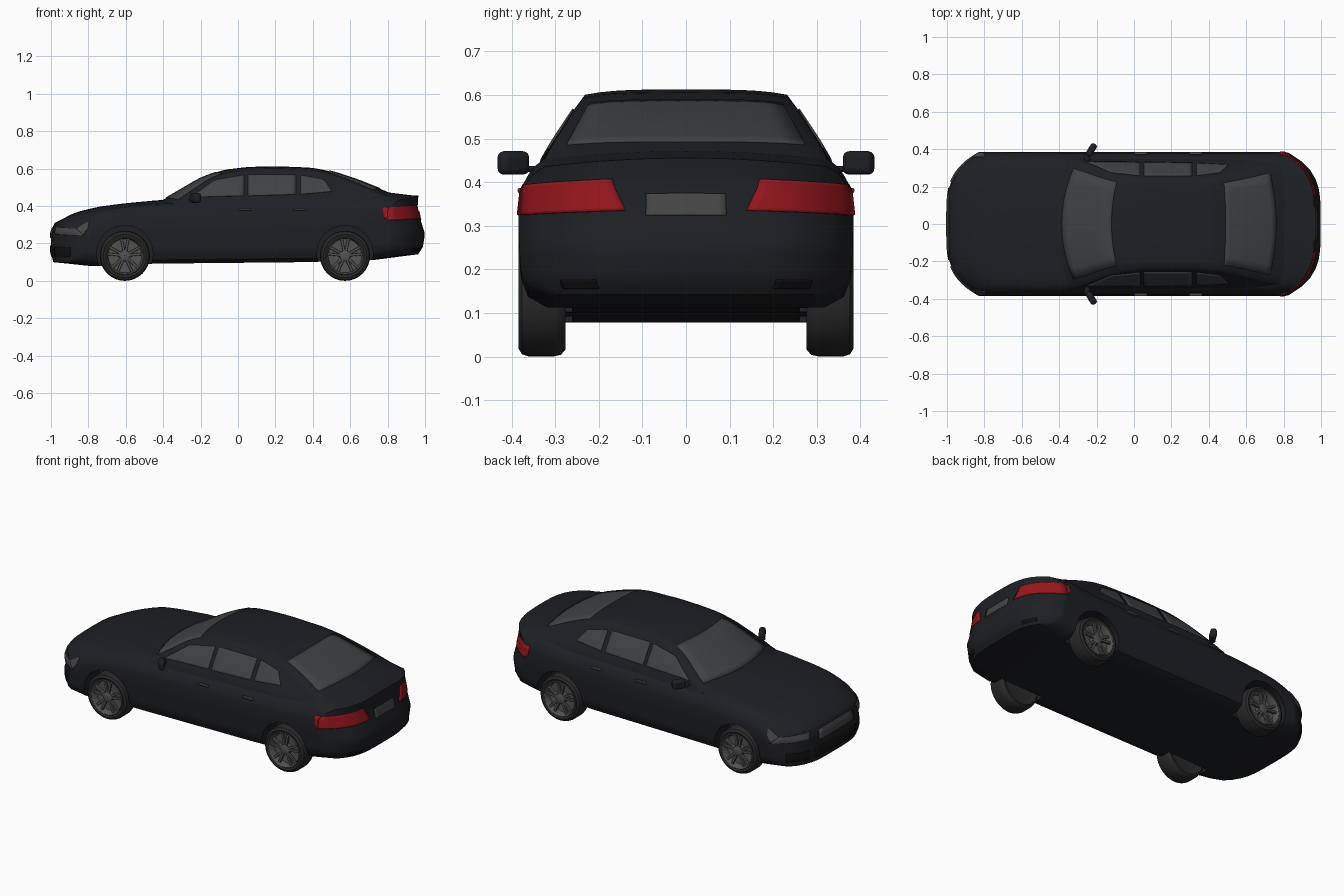
import bpy, bmesh, math
from mathutils import Vector

if "Cube" in bpy.data.objects:
    bpy.data.objects.remove(bpy.data.objects["Cube"])


def material(name, r, g, b):
    m = bpy.data.materials.new(name)
    m.diffuse_color = (r, g, b, 1)
    m.use_nodes = True
    m.node_tree.nodes["Principled BSDF"].inputs["Base Color"].default_value = m.diffuse_color
    return m


PAINT = material("paint", .013, .014, .017)
GLASS = material("glass", .05, .055, .058)
RED = material("red_lens", .30, .008, .012)
GREY = material("dull_grey", .06, .06, .06)
RIM = material("rim_metal", .085, .085, .083)
RUBBER = material("rubber", .022, .022, .022)
BLACK = material("black_trim", .006, .006, .007)


def lin(x, pts):
    if x <= pts[0][0]:
        return pts[0][1]
    for (a, p), (b, q) in zip(pts, pts[1:]):
        if x <= b:
            return p + (q - p) * (x - a) / (b - a)
    return pts[-1][1]


def soft(x, pts, d=.04):
    return sum(lin(x + k * d, pts) for k in (-1, -.5, 0, .5, 1)) / 5


# Profiles: hood/belt/trunk line, underside, side section, end faces, roof
TOP = [(-1, .305), (-.95, .345), (-.88, .37), (-.75, .397), (-.6, .415), (-.42, .432),
       (0, .442), (.5, .452), (.8, .475), (.96, .457), (1, .455)]
BOTTOM = [(-1, .1), (-.78, .078), (-.45, .092), (.35, .1), (.72, .11), (1, .142)]
SIDE = [(0, .32), (.06, .362), (.2, .38), (.6, .385), (.8, .378), (.93, .355), (1, .325)]
REAR = [(.13, .045), (.18, .012), (.25, 0), (.33, .025), (.4, .04), (.46, .035)]
FRONT = [(.09, .015), (.15, 0), (.26, 0), (.3, .015), (.34, .04)]
ROOF = [(-.44, .412), (-.36, .456), (-.2, .55), (-.08, .593), (.05, .609), (.2, .613),
        (.4, .605), (.52, .58), (.65, .536), (.8, .476), (.88, .44)]
TUMBLE = [(.39, .352), (.44, .338), (.5, .305), (.58, .255), (.61, .232)]


def body(s, v, w):
    zb, zt = lin(s, BOTTOM), soft(s, TOP, .025)
    y = v * lin(w, SIDE)
    z = zb + (zt - zb) * w - .02 * v * v * w
    t = max(0, (abs(s) - .6) / .4) ** 1.5
    pull = t * (.17 * (abs(y) / .38) ** 4 + lin(z, REAR if s > 0 else FRONT))
    return Vector((s - math.copysign(pull, s), y, z))


def cabin(x, v, w):
    z = .4 + (soft(x, ROOF, .03) - .4) * w
    y = v * lin(z, TUMBLE)
    front, back = max(0, (.1 - x) / .54), max(0, (x - .4) / .48)
    return Vector((x + v * v * (.09 * front - .06 * back), y, z - .012 * v ** 4 * w))


def finish(bm, name, mat):
    bmesh.ops.recalc_face_normals(bm, faces=bm.faces)
    me = bpy.data.meshes.new(name)
    bm.to_mesh(me)
    bm.free()
    me.materials.append(mat)
    ob = bpy.data.objects.new(name, me)
    bpy.context.collection.objects.link(ob)
    return ob


def smooth(ob, angle=40):
    bpy.ops.object.select_all(action='DESELECT')
    ob.select_set(True)
    bpy.context.view_layer.objects.active = ob
    bpy.ops.object.shade_smooth_by_angle(angle=math.radians(angle))
    return ob


def shell(name, f, x0, x1, n, mat):
    """Closed box grid bent into shape by f(s, v, w)."""
    bm, seen = bmesh.new(), {}

    def vert(k):
        if k not in seen:
            seen[k] = bm.verts.new(f(x0 + (x1 - x0) * k[0] / n[0], 2 * k[1] / n[1] - 1, k[2] / n[2]))
        return seen[k]
    for ax in range(3):
        b, c = [a for a in range(3) if a != ax]
        for end in (0, n[ax]):
            for i in range(n[b]):
                for j in range(n[c]):
                    quad = []
                    for di, dj in ((0, 0), (1, 0), (1, 1), (0, 1)):
                        k = [end] * 3
                        k[b], k[c] = i + di, j + dj
                        quad.append(vert(tuple(k)))
                    bm.faces.new(quad)
    return finish(bm, name, mat)


def panel(name, g, corners, mat, n=10, thick=.008):
    """Thin patch lying on surface g, between four corners in its coordinates."""
    bm = bmesh.new()
    a, b, c, d = (Vector(p) for p in corners)
    grid = [[bm.verts.new(g(*(a.lerp(b, i / n).lerp(d.lerp(c, i / n), j / n))))
             for j in range(n + 1)] for i in range(n + 1)]
    for i in range(n):
        for j in range(n):
            bm.faces.new((grid[i][j], grid[i + 1][j], grid[i + 1][j + 1], grid[i][j + 1]))
    ob = finish(bm, name, mat)
    m = ob.modifiers.new("thickness", 'SOLIDIFY')
    m.thickness, m.offset = thick, 0
    return smooth(ob)


def rect(a0, a1, b0, b1):
    return (a0, b0), (a1, b0), (a1, b1), (a0, b1)


def box(name, loc, size, mat, rot=(0, 0, 0), bevel=.006):
    bpy.ops.mesh.primitive_cube_add(size=1, location=loc, rotation=rot)
    ob = bpy.context.object
    ob.name, ob.scale = name, size
    bpy.ops.object.transform_apply(location=False, rotation=False, scale=True)
    ob.data.materials.append(mat)
    m = ob.modifiers.new("round", 'BEVEL')
    m.width, m.segments = bevel, 3
    return smooth(ob)


def lathe(name, profile, centre, side, mat, steps=32):
    """Spin (radius, y) points round the axle."""
    bm = bmesh.new()
    rings = [[bm.verts.new((centre[0] + r * math.cos(2 * math.pi * k / steps), side * y,
                            centre[1] + r * math.sin(2 * math.pi * k / steps)))
              for k in range(steps)] for r, y in profile]
    for p, q in zip(rings, rings[1:]):
        for k in range(steps):
            bm.faces.new((p[k], p[(k + 1) % steps], q[(k + 1) % steps], q[k]))
    return smooth(finish(bm, name, mat))


# Body shell with wheel arches cut out
car = shell("body", body, -1, 1, (60, 16, 16), PAINT)
AXLES = (("front", -.605), ("rear", .572))
for label, ax in AXLES:
    for side in (-1, 1):
        bpy.ops.mesh.primitive_cylinder_add(vertices=40, radius=.15, depth=.25, rotation=(math.pi / 2, 0, 0),
                                            location=(ax, side * .387, .146))
        cutter = bpy.context.object
        cutter.name = label + "_arch_cutter"
        cutter.hide_render = True
        m = car.modifiers.new("arch", 'BOOLEAN')
        m.object, m.operation, m.solver = cutter, 'DIFFERENCE', 'EXACT'
        bpy.context.view_layer.objects.active = car
        bpy.ops.object.modifier_apply(modifier=m.name)
        bpy.data.objects.remove(cutter)
smooth(car)

# Cabin, windscreen and rear window
smooth(shell("cabin", cabin, -.44, .88, (44, 14, 10), PAINT), 50)
for name, x0, x1 in (("windscreen", -.385, -.12), ("rear_window", .49, .76)):
    panel(name, lambda x, v: cabin(x, v, 1), rect(x0, x1, -.88, .88), GLASS)

for side in (-1, 1):
    # Side windows
    def flank(x, z):
        return cabin(x, side, (z - .4) / (soft(x, ROOF, .03) - .4))
    panel("front_side_window", flank, ((-.33, .452), (.02, .457), (.02, .575), (-.17, .548)), GLASS)
    panel("rear_side_window", flank, ((.045, .457), (.31, .465), (.31, .577), (.045, .577)), GLASS)
    panel("quarter_window", flank, ((.335, .466), (.52, .483), (.47, .548), (.335, .574)), GLASS)

    # Lamps wrapped round the corners
    panel("tail_lamp", lambda v, w: body(1, side * v, w),
          ((.36, .62), (1, .62), (1, .86), (.46, .86)), RED)
    panel("tail_lamp_side", lambda s, w: body(s, side, w),
          ((.93, .68), (1, .62), (1, .86), (.9, .84)), RED)
    panel("head_lamp", lambda v, w: body(-1, side * v, w), rect(.6, 1, .74, .93), GREY)
    panel("head_lamp_side", lambda s, w: body(s, side, w),
          ((-1, .74), (-.94, .78), (-.9, .9), (-1, .93)), GREY)
    panel("exhaust_tip", lambda v, w: body(1, side * v, w), rect(.56, .78, .05, .11), BLACK)
    panel("front_intake", lambda v, w: body(-1, side * v, w), rect(.6, .88, .15, .4), BLACK)

    # Door mirrors and handles
    box("mirror", (-.228, side * .396, .444), (.036, .075, .054), PAINT, (0, 0, -side * .55), .014)
    box("mirror_stalk", (-.25, side * .353, .43), (.03, .05, .014), PAINT)
    for x in (.035, .33):
        box("door_handle", (x, side * .378, .381), (.07, .016, .012), GREY, bevel=.004)

    # Wheels: tyre, dished rim, hub and five paired spokes
    for label, ax in AXLES:
        c = (ax, .134)
        lathe(label + "_tyre", [(.09, .285), (.118, .276), (.13, .287), (.134, .305), (.134, .36),
                                (.129, .376), (.116, .384), (.1, .378), (.096, .33)], c, side, RUBBER)
        lathe(label + "_rim", [(.104, .379), (.1, .384), (.094, .376), (.09, .345), (.002, .34)],
              c, side, RIM)
        lathe(label + "_wheel_back", [(.1, .285), (.002, .29)], c, side, RUBBER)
        lathe(label + "_hub", [(.03, .335), (.028, .374), (.02, .378), (.001, .378)], c, side, RIM, 20)
        for k in range(10):
            a = math.tau * (k // 2) / 5 + (.2 if k % 2 else -.2) + math.pi / 2
            box(label + "_spoke", (ax + .06 * math.cos(a), side * .367, .134 + .06 * math.sin(a)),
                (.08, .014, .014), RIM, (0, -a, 0), .003)

# Number plate recess and grille
panel("plate", lambda v, w: body(1, v, w), rect(-.24, .24, .58, .74), GREY)
panel("grille", lambda v, w: body(-1, v, w), rect(-.42, .42, .62, .88), GREY)
panel("lower_intake", lambda v, w: body(-1, v, w), rect(-.5, .5, .15, .42), BLACK)
